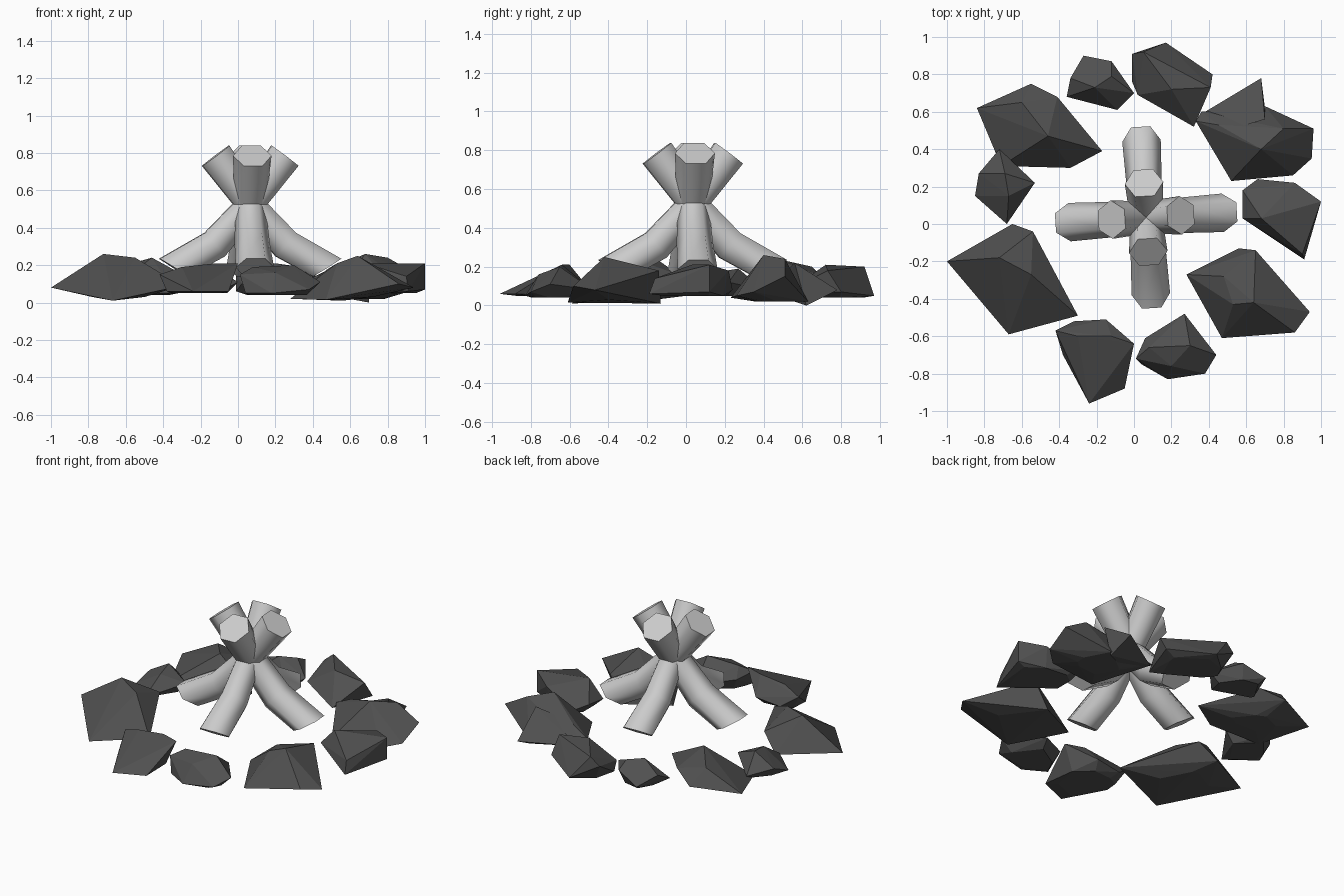
import bpy, bmesh, math
from mathutils import Vector, Matrix

if "Cube" in bpy.data.objects:
    bpy.data.objects.remove(bpy.data.objects["Cube"])

stone_mat = bpy.data.materials.new("dark_stone")
stone_mat.diffuse_color = (0.08, 0.08, 0.08, 1)
stone_mat.use_nodes = True
stone_mat.node_tree.nodes["Principled BSDF"].inputs["Base Color"].default_value = stone_mat.diffuse_color


def finish(name, bm, mat=None):
    bmesh.ops.recalc_face_normals(bm, faces=bm.faces)
    me = bpy.data.meshes.new(name)
    bm.to_mesh(me)
    bm.free()
    ob = bpy.data.objects.new(name, me)
    bpy.context.collection.objects.link(ob)
    if mat:
        me.materials.append(mat)
    return ob


# Bent six-sided log: foot on one side, slim waist in the middle, top on the other.
# Each station is x, z, radius and the tilt of its ring in degrees.
def log(name, angle):
    stations = ((-0.41, 0.187, 0.103, 58), (-0.19, 0.31, 0.095, 40),
                (-0.03, 0.49, 0.083, 51), (0.185, 0.785, 0.103, 53))
    side = Vector((0, 1, 0))
    bm = bmesh.new()
    rings = []
    for x, z, radius, tilt in stations:
        t = math.radians(tilt)
        up = Vector((-math.sin(t), 0, math.cos(t)))
        rings.append([bm.verts.new(Vector((x, 0, z)) + radius * (math.cos(a) * side + math.sin(a) * up))
                      for a in (k * math.tau / 6 for k in range(6))])
    for a, b in zip(rings, rings[1:]):
        for k in range(6):
            n = (k + 1) % 6
            bm.faces.new((a[k], a[n], b[n], b[k])).smooth = True
    bm.faces.new(rings[0])
    bm.faces.new(rings[-1])
    ob = finish(name, bm)
    ob.matrix_world = Matrix.Translation((0.065, 0.035, 0)) @ Matrix.Rotation(angle, 4, 'Z')


for i, name in enumerate(("left_log", "front_log", "right_log", "back_log")):
    log(name, math.radians(3.5 + 90 * i))


def add_hull(bm, points):
    verts = [bm.verts.new(p) for p in points]
    res = bmesh.ops.convex_hull(bm, input=verts)
    junk = {g for g in res["geom_interior"] + res["geom_unused"]
            if isinstance(g, bmesh.types.BMVert)}
    bmesh.ops.delete(bm, geom=list(junk), context='VERTS')


# Faceted stone: hull of a rim, its peaks and a smaller flat underside
def stone(name, rim, peaks, base, spike=None, shrink=0.7):
    c = sum((Vector(p) for p in rim), Vector()) / len(rim)
    under = [(c.x + (p[0] - c.x) * shrink, c.y + (p[1] - c.y) * shrink, base) for p in rim]
    bm = bmesh.new()
    add_hull(bm, rim + peaks + under)
    if spike:
        add_hull(bm, spike)
    finish(name, bm, stone_mat)


# Ring of stones, clockwise from the back left
stone("stone_back_left",
      [(-.84, .62, .08), (-.55, .75, .10), (-.41, .68, .16), (-.17, .39, .08),
       (-.34, .30, .05), (-.71, .31, .05)],
      [(-.60, .65, .2), (-.46, .47, .24)], 0.04, shrink=0.4)
stone("stone_back_small",
      [(-.36, .68, .08), (-.34, .78, .13), (-.27, .90, .08), (-.12, .87, .14),
       (0, .70, .11), (-.09, .61, .06)],
      [(-.21, .73, .19), (-.12, .79, .18)], 0.05)
stone("stone_back",
      [(-.01, .76, .06), (-.01, .91, .15), (.17, .97, .05), (.42, .80, .07),
       (.41, .73, .18), (.32, .52, .07), (.02, .69, .1)],
      [(.05, .92, .2), (.20, .72, .21)], 0.04)
stone("stone_back_right",
      [(.33, .55, .1), (.36, .60, .07), (.70, .63, .02), (.96, .51, .15),
       (.95, .35, .07), (.85, .26, .05), (.52, .23, .04)],
      [(.68, .40, .26), (.80, .51, .24), (.45, .53, .16)], 0.02, shrink=0.4,
      spike=[(.68, .78, .08), (.38, .60, .06), (.70, .62, .0), (.70, .56, .22),
             (.5, .5, .16), (.5, .5, .04)])
stone("stone_right",
      [(.58, .18, .12), (.66, .24, .08), (.86, .22, .18), (1, .12, .21),
       (1, .12, .07), (.91, -.19, .06), (.58, .03, .1)],
      [(.68, .03, .21), (.90, -.16, .14)], 0.05, shrink=0.75)
stone("stone_front_right",
      [(.28, -.27, .02), (.56, -.13, .01), (.65, -.14, .18), (.94, -.47, .08),
       (.86, -.58, .10), (.47, -.61, .015)],
      [(.48, -.28, .18), (.53, -.43, .21), (.64, -.42, .25)], 0.03, shrink=0.3)
stone("stone_front",
      [(.01, -.72, .15), (.06, -.61, .12), (.27, -.48, .08), (.44, -.70, .11),
       (.38, -.80, .07), (.18, -.83, .05), (.04, -.75, .05)],
      [(.08, -.66, .19), (.30, -.65, .2), (.2, -.76, .16)], 0.04)
stone("stone_front_left",
      [(-.42, -.57, .15), (-.32, -.52, .08), (-.15, -.51, .1), (0, -.64, .21),
       (-.05, -.88, .06), (-.24, -.96, .06), (-.38, -.70, .06)],
      [(-.30, -.60, .19), (-.12, -.60, .21)], 0.05)
stone("stone_left",
      [(-1, -.20, .08), (-.65, 0, .05), (-.54, -.04, .16), (-.30, -.49, .09),
       (-.67, -.59, .01)],
      [(-.72, -.18, .26), (-.55, -.27, .24)], 0.03, shrink=0.4)
stone("stone_left_small",
      [(-.72, .40, .08), (-.53, .22, .12), (-.68, 0, .07), (-.85, .15, .06),
       (-.83, .27, .11)],
      [(-.69, .27, .19), (-.67, .15, .17)], 0.05)
